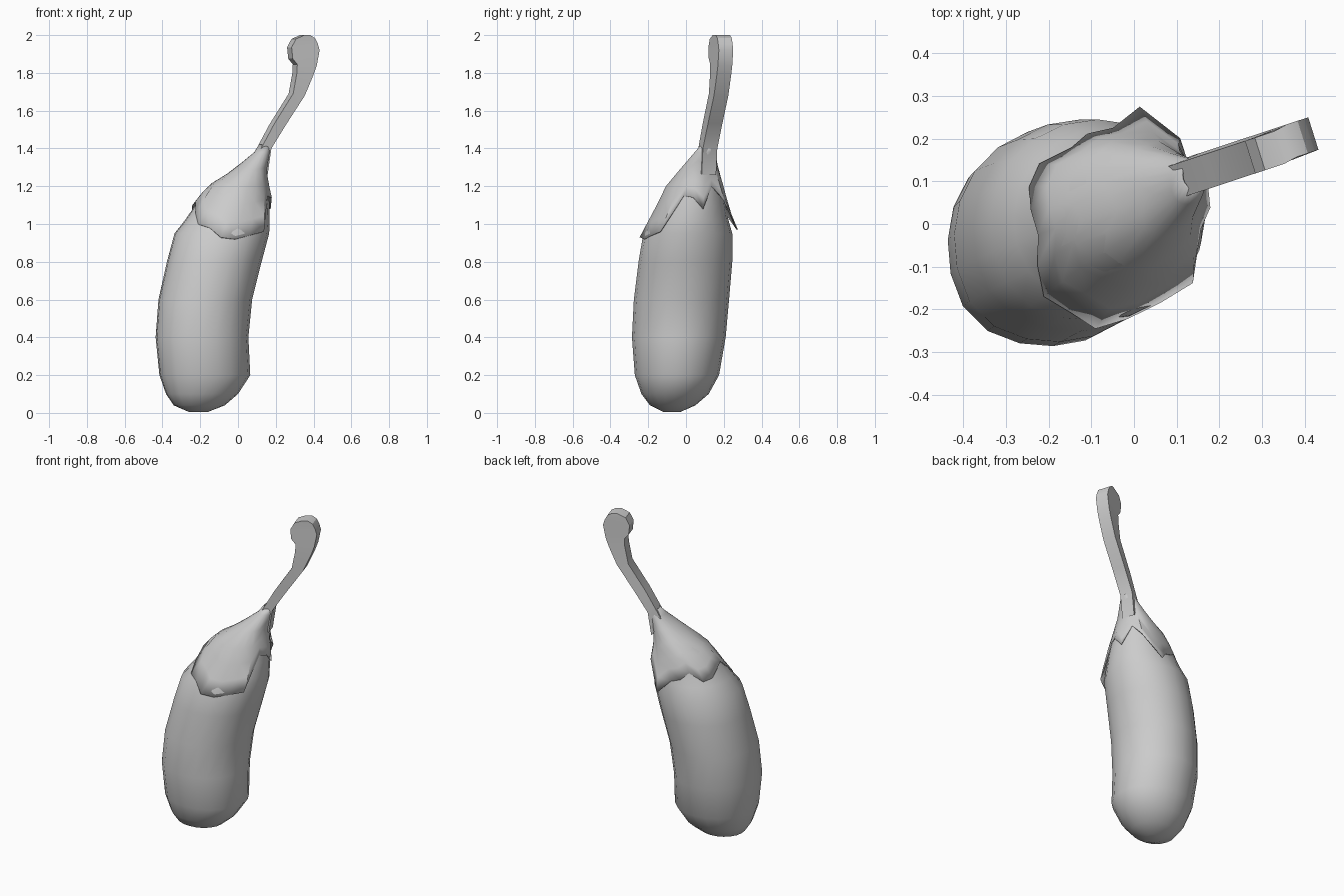
import bpy
import bmesh
from math import sin, cos, radians, tau
from mathutils import Vector

cube = bpy.data.objects.get("Cube")
if cube:
    bpy.data.objects.remove(cube)

# One plain grey for the whole vegetable
grey = bpy.data.materials.new("plain_grey")
grey.use_nodes = True
COLOUR = (0.6, 0.6, 0.6, 1)
grey.diffuse_color = COLOUR
grey.node_tree.nodes["Principled BSDF"].inputs["Base Color"].default_value = COLOUR

# Fruit outline: height, x from, x to, y from, y to
OUTLINE = [
    (0.005, -0.26, -0.16, -0.12, -0.03),
    (0.04, -0.34, -0.07, -0.19, 0.05),
    (0.10, -0.38, 0.00, -0.235, 0.12),
    (0.20, -0.415, 0.065, -0.27, 0.175),
    (0.40, -0.435, 0.055, -0.285, 0.21),
    (0.60, -0.42, 0.075, -0.275, 0.228),
    (0.80, -0.375, 0.125, -0.25, 0.245),
    (0.95, -0.335, 0.165, -0.225, 0.245),
    (1.02, -0.28, 0.168, -0.185, 0.225),
    (1.10, -0.225, 0.168, -0.145, 0.21),
    (1.20, -0.155, 0.155, -0.1, 0.195),
    (1.28, -0.03, 0.145, -0.035, 0.17),
    (1.38, 0.09, 0.165, 0.05, 0.15),
]
SIDES = 20


def skin_point(z, angle, outset=0.0):
    """Point on the fruit skin at a height and angle, pushed out if wanted."""
    for low, high in zip(OUTLINE, OUTLINE[1:]):
        if z <= high[0]:
            break
    t = max(0, min(1, (z - low[0]) / (high[0] - low[0])))
    x0, x1, y0, y1 = [a + (b - a) * t for a, b in zip(low[1:], high[1:])]
    # The fruit has a blunt ridge down its front right
    ridge = 1 + 0.07 * max(0, cos(angle - radians(225))) ** 8
    return Vector(((x0 + x1) / 2 + ((x1 - x0) / 2 * ridge + outset) * cos(angle),
                   (y0 + y1) / 2 + ((y1 - y0) / 2 * ridge + outset) * sin(angle), z))


def loft(name, rings, caps=True, smooth=35):
    """Skin a list of equal rings of points."""
    bm = bmesh.new()
    loops = [[bm.verts.new(p) for p in ring] for ring in rings]
    n = len(loops[0])
    for a, b in zip(loops, loops[1:]):
        for i in range(n):
            j = (i + 1) % n
            bm.faces.new((a[i], a[j], b[j], b[i]))
    if caps:
        bm.faces.new(loops[0][::-1])
        bm.faces.new(loops[-1])
    bmesh.ops.recalc_face_normals(bm, faces=bm.faces)
    mesh = bpy.data.meshes.new(name)
    bm.to_mesh(mesh)
    bm.free()
    mesh.materials.append(grey)
    obj = bpy.data.objects.new(name, mesh)
    bpy.context.collection.objects.link(obj)
    bpy.ops.object.select_all(action="DESELECT")
    obj.select_set(True)
    bpy.context.view_layer.objects.active = obj
    bpy.ops.object.shade_smooth_by_angle(angle=radians(smooth))
    return obj


angles = [tau * i / SIDES for i in range(SIDES)]

# Fruit body
loft("fruit_body", [[skin_point(row[0], a) for a in angles] for row in OUTLINE], smooth=40)

# Leafy cap: lower edge height and flare for each column, starting at +x
EDGE = [1.14, 1.08, 1.2, 1.13, 0.97, 1.04, 1.06, 1.1, 1.05, 1.06,
        1.1, 1.12, 1.06, 1.0, 0.98, 0.93, 0.92, 0.94, 0.96, 1.15]
FLARED = {0: 0.012, 1: 0.012, 3: 0.03, 4: 0.045, 10: 0.012, 11: 0.015, 15: 0.012, 18: 0.02}

# The cap starts as a narrow collar round the stem
collar = [Vector((0.14 + 0.03 * cos(a), 0.115 + 0.035 * sin(a), 1.42)) for a in angles]
cap_rings = [collar]
for step in range(6):
    t = step / 5
    cap_rings.append([
        skin_point(1.38 + (EDGE[i] - 1.38) * t, a, 0.004 + FLARED.get(i, 0) * t * t)
        for i, a in enumerate(angles)])
cap = loft("leafy_cap", cap_rings, caps=False, smooth=30)
thick = cap.modifiers.new("leaf_thickness", "SOLIDIFY")
thick.thickness = 0.006
thick.offset = -1

# Flat curved stem with a rounded knob: left x, left z, right x, right z
STEM = [
    (0.06, 1.32, 0.155, 1.26), (0.095, 1.39, 0.175, 1.40),
    (0.17, 1.53, 0.255, 1.53), (0.27, 1.69, 0.352, 1.68),
    (0.29, 1.80, 0.398, 1.79), (0.292, 1.845, 0.415, 1.84),
    (0.268, 1.875, 0.43, 1.92), (0.262, 1.935, 0.42, 1.955),
    (0.285, 1.98, 0.405, 1.985), (0.33, 2.0, 0.38, 2.0),
]
side = Vector((-0.012, 0.038, 0))


def stem_point(x, z):
    return Vector((x, 0.07 + 0.33 * x, z))


sections = []
for lx, lz, rx, rz in STEM:
    left, right = stem_point(lx, lz), stem_point(rx, rz)
    left.x += 0.01
    right.x -= 0.01
    sections.append([left - side, right - side, right + side, left + side])
loft("stem", sections, smooth=30)
